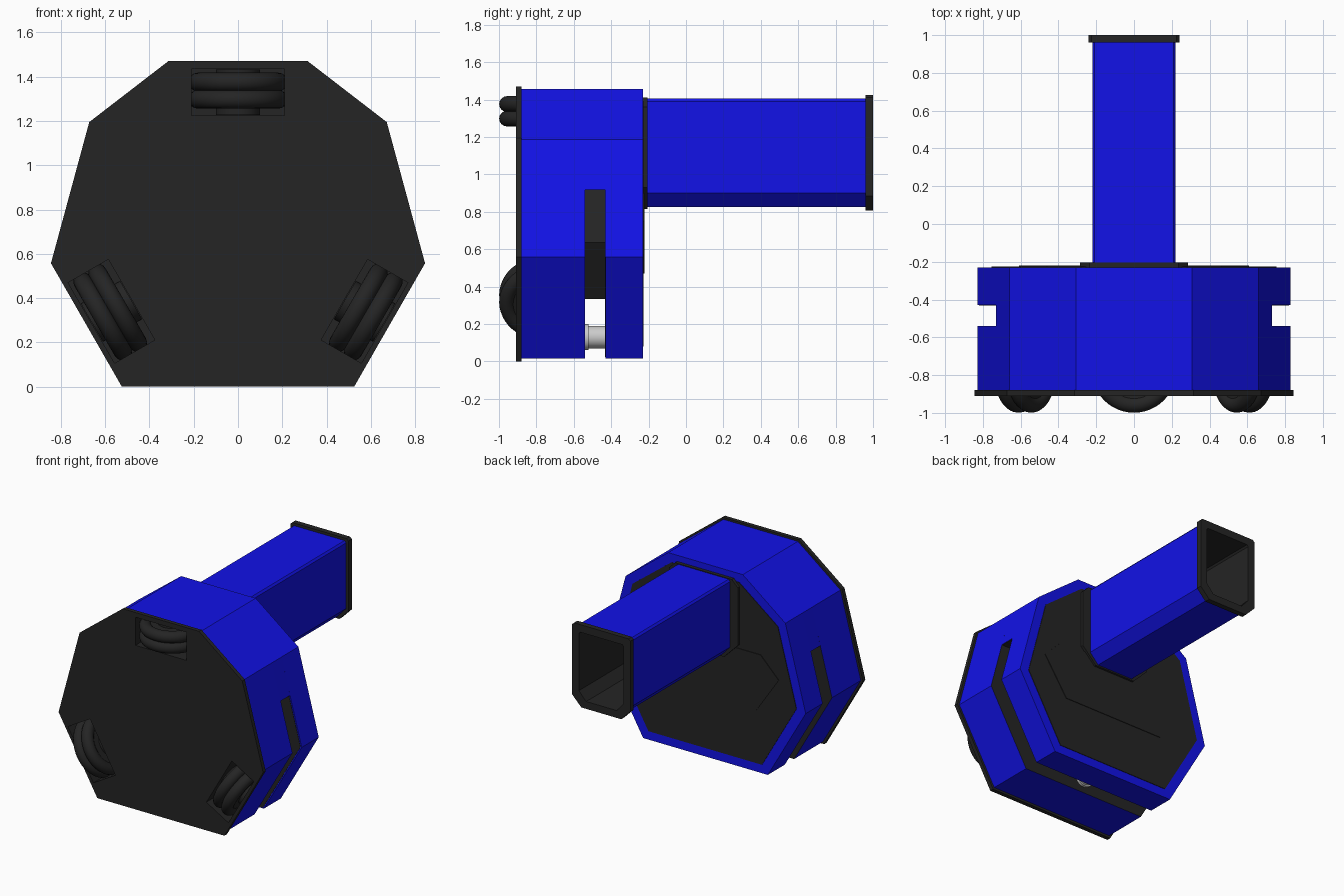
import bpy, bmesh, math
from mathutils import Matrix, Vector

if "Cube" in bpy.data.objects:
    bpy.data.objects.remove(bpy.data.objects["Cube"])


def material(name, rgb):
    m = bpy.data.materials.new(name)
    m.diffuse_color = (*rgb, 1)
    m.use_nodes = True
    m.node_tree.nodes["Principled BSDF"].inputs["Base Color"].default_value = m.diffuse_color
    return m


BLUE = material("blue_paint", (0.006, 0.006, 0.8))
DARK = material("dark_plastic", (0.018, 0.018, 0.018))


def mirrored(half):
    """Closed outline from right-hand (x, z) points listed bottom to top."""
    return list(half) + [(-x, z) for x, z in reversed(half)]


def scaled(pts, sx, sz, cz):
    return [(x * sx, cz + (z - cz) * sz) for x, z in pts]


def finish(name, bm, mats):
    me = bpy.data.meshes.new(name)
    bm.to_mesh(me)
    bm.free()
    ob = bpy.data.objects.new(name, me)
    bpy.context.collection.objects.link(ob)
    for m in mats:
        me.materials.append(m)
    return ob


def prism(name, pts, y0, y1, mat=DARK, dark_caps=False, open_front=False, inward=False):
    """Extrude an (x, z) outline along y."""
    bm = bmesh.new()
    a = [bm.verts.new((x, y0, z)) for x, z in pts]
    b = [bm.verts.new((x, y1, z)) for x, z in pts]
    n = len(pts)
    for i in range(n):
        j = (i + 1) % n
        bm.faces.new((a[i], a[j], b[j], b[i]))
    caps = [bm.faces.new(b)] + ([] if open_front else [bm.faces.new(a)])
    bmesh.ops.recalc_face_normals(bm, faces=bm.faces)
    if inward:
        bmesh.ops.reverse_faces(bm, faces=bm.faces)
    for f in caps:
        f.material_index = 1 if dark_caps else 0
    return finish(name, bm, [mat, DARK])


def tube(name, outer, inner, y0, y1, mat=DARK):
    """Hollow extrusion; the bore and its rims are dark."""
    bm = bmesh.new()
    loops = [[bm.verts.new((x, y, z)) for x, z in p]
             for p, y in ((outer, y0), (outer, y1), (inner, y1), (inner, y0))]
    n = len(outer)
    for k in range(4):
        p, q = loops[k], loops[(k + 1) % 4]
        for i in range(n):
            j = (i + 1) % n
            f = bm.faces.new((p[i], p[j], q[j], q[i]))
            f.material_index = 1 if k else 0
    bmesh.ops.recalc_face_normals(bm, faces=bm.faces)
    return finish(name, bm, [mat, DARK])


# Front plate with three wheel openings
plate_pts = mirrored([(0.525, 0), (0.845, 0.557), (0.672, 1.195), (0.315, 1.47)])
plate = prism("front_plate", plate_pts, -0.91, -0.88)

# Heptagonal housing, split by the slot around its lower half
body = mirrored([(0.515, 0.016), (0.828, 0.557), (0.66, 1.187), (0.308, 1.456)])
prism("front_housing", body, -0.88, -0.54, BLUE, dark_caps=True, open_front=True)
prism("rear_housing", body, -0.43, -0.23, BLUE)
prism("front_slot_wall", scaled(body, 0.99, 0.99, 0.735), -0.434, -0.431)
prism("slot_core", scaled(body, 0.56, 0.56, 0.735), -0.54, -0.43)
upper = mirrored([(0.731, 0.92), (0.66, 1.187), (0.308, 1.456)])
prism("upper_housing", upper, -0.54, -0.43, BLUE)
prism("slot_ceiling", mirrored([(0.728, 0.917), (0.728, 0.921)]), -0.54, -0.43)

# Rear panel and its raised cover
prism("rear_panel", scaled(body, 0.91, 0.91, 0.735), -0.24, -0.226)
prism("rear_cover", mirrored([(0.42, 0.47), (0.61, 0.75), (0.46, 0.9)]), -0.23, -0.221)


def cylinder(name, r, depth, mat4, mat):
    bm = bmesh.new()
    bmesh.ops.create_cone(bm, cap_ends=True, segments=32, radius1=r, radius2=r,
                          depth=depth, matrix=mat4)
    ob = finish(name, bm, [mat] if mat else [])
    smooth(ob)
    return ob


def smooth(ob):
    bpy.ops.object.select_all(action='DESELECT')
    ob.select_set(True)
    bpy.context.view_layer.objects.active = ob
    bpy.ops.object.shade_smooth_by_angle(angle=math.radians(35))


# Small grey stud in the bottom slot
along_y = Matrix.Rotation(math.pi / 2, 4, 'X')
cylinder("slot_stud_head", 0.07, 0.02, Matrix.Translation((0, -0.53, 0.13)) @ along_y, None)
cylinder("slot_stud", 0.06, 0.09, Matrix.Translation((0, -0.475, 0.13)) @ along_y, None)


def torus(name, major, minor, mat4):
    bm = bmesh.new()
    U, V = 48, 16
    g = []
    for i in range(U):
        u = 2 * math.pi * i / U
        ring = []
        for k in range(V):
            v = 2 * math.pi * k / V
            r = major + minor * math.cos(v)
            ring.append(bm.verts.new(mat4 @ Vector((r * math.cos(u), r * math.sin(u), minor * math.sin(v)))))
        g.append(ring)
    for i in range(U):
        for k in range(V):
            i2, k2 = (i + 1) % U, (k + 1) % V
            bm.faces.new((g[i][k], g[i2][k], g[i2][k2], g[i][k2]))
    smooth(finish(name, bm, [DARK]))


# Three twin-tyre wheels in recessed wells, 120 degrees apart
for n, place in enumerate(("top", "left", "right")):
    a = n * 2 * math.pi / 3
    turn = (Matrix.Translation((0, 0, 0.67)) @ Matrix.Rotation(a, 4, 'Y')
            @ Matrix.Translation((0, 0, -0.67)))
    well = []
    for x, z in ((-0.21, 1.225), (0.21, 1.225), (0.21, 1.435), (-0.21, 1.435)):
        p = turn @ Vector((x, 0, z))
        well.append((p.x, p.z))
    cutter = prism(place + "_well_cutter", well, -1.0, -0.8)
    mod = plate.modifiers.new("well", 'BOOLEAN')
    mod.operation = 'DIFFERENCE'
    mod.object = cutter
    bpy.context.view_layer.objects.active = plate
    bpy.ops.object.modifier_apply(modifier=mod.name)
    bpy.data.objects.remove(cutter)
    prism(place + "_wheel_well", well, -0.905, -0.55, open_front=True, inward=True)
    for k, z in enumerate((1.298, 1.376)):
        torus(f"{place}_tyre_{k + 1}", 0.182, 0.042, turn @ Matrix.Translation((0, -0.775, z)))
        cylinder(f"{place}_rim_{k + 1}", 0.165, 0.05, turn @ Matrix.Translation((0, -0.775, z)), DARK)
    cylinder(place + "_hub", 0.1, 0.205, turn @ Matrix.Translation((0, -0.775, 1.33)), DARK)

# Hollow rectangular arm with chamfered lower edges
arm = mirrored([(0.15, 0.825), (0.22, 0.9), (0.22, 1.39), (0.208, 1.405)])
bore = scaled(arm, 0.85, 0.88, 1.115)
tube("arm", arm, bore, -0.21, 0.97, BLUE)
tube("arm_end_collar", mirrored([(0.165, 0.808), (0.24, 0.885), (0.24, 1.41), (0.225, 1.424)]),
     scaled(arm, 0.84, 0.87, 1.115), 0.96, 1.0)
prism("arm_base_flange", mirrored([(0.17, 0.815), (0.285, 0.93), (0.285, 1.36), (0.235, 1.41)]),
      -0.23, -0.205)
